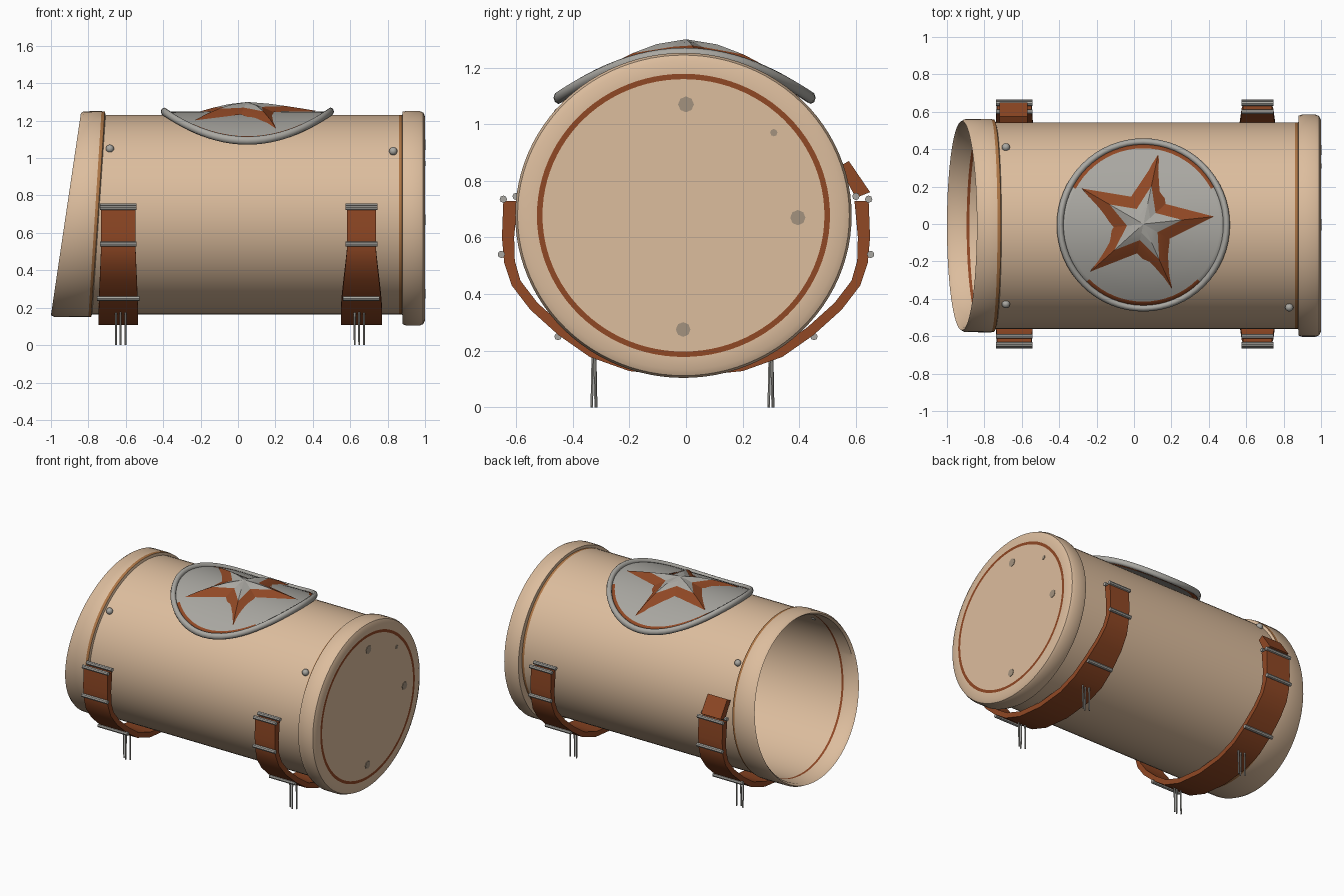
import bpy, bmesh, math
from mathutils import Vector

if "Cube" in bpy.data.objects:
    bpy.data.objects.remove(bpy.data.objects["Cube"])

def mat(name, c):
    m = bpy.data.materials.new(name)
    m.diffuse_color = (*c, 1)
    m.use_nodes = True
    m.node_tree.nodes["Principled BSDF"].inputs["Base Color"].default_value = m.diffuse_color
    return m

TAN = mat("tan", (0.72, 0.51, 0.34))
BROWN = mat("leather brown", (0.28, 0.065, 0.018))
GREY = mat("steel grey", (0.40, 0.39, 0.36))
OCHRE = mat("worn ochre", (0.42, 0.18, 0.06))
DULL = mat("dull patch", (0.37, 0.29, 0.21))

def finish(bm, name, mats, angle=35, flip=True):
    if flip:
        bmesh.ops.recalc_face_normals(bm, faces=bm.faces[:])
    me = bpy.data.meshes.new(name)
    bm.to_mesh(me)
    bm.free()
    for m in mats:
        me.materials.append(m)
    ob = bpy.data.objects.new(name, me)
    bpy.context.collection.objects.link(ob)
    bpy.ops.object.select_all(action='DESELECT')
    ob.select_set(True)
    bpy.context.view_layer.objects.active = ob
    bpy.ops.object.shade_smooth_by_angle(angle=math.radians(angle))
    return ob

def bridge(bm, a, b, mi=0):
    n = len(a)
    for i in range(n):
        f = bm.faces.new((a[i], a[(i + 1) % n], b[(i + 1) % n], b[i]))
        f.material_index = mi

def bar(bm, p, q, r0, r1=None, n=8):
    p, q = Vector(p), Vector(q)
    rot = (q - p).to_track_quat('Z', 'Y')
    rings = []
    for c, r in ((p, r0), (q, r1 or r0)):
        rings.append([bm.verts.new(c + rot @ Vector((r * math.cos(t), r * math.sin(t), 0)))
                      for t in (2 * math.pi * i / n for i in range(n))])
    bridge(bm, *rings)
    for ring in rings:
        bm.faces.new(ring)

# hollow barrel: x at top, x at bottom, centre z, radius, colour of the band that follows
RINGS = [
    (0.85, 0.85, 0.69, 0.50, 0), (-0.72, -0.88, 0.70, 0.522, 1), (-0.735, -0.895, 0.70, 0.522, 0),
    (-0.825, -0.98, 0.70, 0.527, 0), (-0.84, -1.0, 0.70, 0.54, 0), (-0.825, -0.98, 0.70, 0.55, 0),
    (-0.73, -0.80, 0.70, 0.551, 2), (-0.712, -0.785, 0.70, 0.548, 0), (-0.708, -0.78, 0.6975, 0.533, 0),
    (0.862, 0.862, 0.6975, 0.533, 2), (0.878, 0.878, 0.6975, 0.533, 0), (0.88, 0.88, 0.68, 0.568, 0),
    (0.90, 0.90, 0.678, 0.574, 0), (0.97, 0.97, 0.678, 0.574, 0), (0.99, 0.99, 0.678, 0.566, 0),
    (1.0, 1.0, 0.678, 0.545, 0), (1.0, 1.0, 0.678, 0.50, 1), (1.0, 1.0, 0.678, 0.481, 0),
]
bm = bmesh.new()
N, prev = 96, None
for k, (xt, xb, cz, r, mi) in enumerate(RINGS):
    ring = []
    for i in range(N):
        a = 2 * math.pi * i / N
        s = math.sin(a)
        ring.append(bm.verts.new((xb + (xt - xb) * (s + 1) / 2, -0.009 + 1.035 * r * math.cos(a), cz + r * s)))
    if prev:
        bridge(bm, prev, ring, RINGS[k - 1][4])
    else:
        bm.faces.new(ring)
    prev = ring
bm.faces.new(prev)
finish(bm, "barrel", [TAN, BROWN, OCHRE])

# dull patches on the end cap
bm = bmesh.new()
for y, z, s in ((0.0, 1.07, 0.028), (0.395, 0.67, 0.027), (-0.01, 0.275, 0.026), (0.31, 0.97, 0.013)):
    bar(bm, (0.996, y, z), (1.003, y, z), s)
finish(bm, "cap_patches", [DULL])

# medallion draped over the top
CX, CY, R = 0.05, -0.005, 0.445
def drape(y):
    return 1.248 - 0.78 * y * y

bm = bmesh.new()
M = 64
prev = None
mid = bm.verts.new((CX, CY, drape(0)))
for r in (0.1, 0.2, 0.3, 0.36, 0.41, R):
    ring = []
    for i in range(M):
        a = 2 * math.pi * i / M
        y = r * math.sin(a)
        ring.append(bm.verts.new((CX + r * math.cos(a), CY + y, drape(y))))
    if prev:
        bridge(bm, prev, ring)
    else:
        for i in range(M):
            bm.faces.new((mid, ring[i], ring[(i + 1) % M]))
    prev = ring
for f in bm.faces:      # brown worn edge at the front and back
    c = f.calc_center_median()
    if math.hypot(c.x - CX, c.y - CY) > 0.41 and (c.y < -0.3 or c.y > 0.2):
        f.material_index = 1
disc = finish(bm, "medallion_disc", [GREY, BROWN])
sol = disc.modifiers.new("thickness", 'SOLIDIFY')
sol.thickness, sol.offset = 0.02, -1

# rounded rim of the medallion
bm = bmesh.new()
rings = []
for i in range(M):
    a = 2 * math.pi * i / M
    ring = []
    for j in range(8):
        b = 2 * math.pi * j / 8
        rr = R + 0.018 * math.cos(b)
        ring.append(bm.verts.new((CX + rr * math.cos(a), CY + rr * math.sin(a),
                                  drape(R * math.sin(a)) + 0.022 * math.sin(b))))
    rings.append(ring)
for i in range(M):
    bridge(bm, rings[i], rings[(i + 1) % M])
finish(bm, "medallion_rim", [GREY], 60)

# raised five-pointed star with worn centre
bm = bmesh.new()
spokes = []
STEPS = (0.0, 0.3, 0.55, 0.78, 1.0)
top = bm.verts.new((CX, 0, drape(0) + 0.052))
for i in range(10):
    a = math.radians(6 + 36 * i)
    tip = i % 2 == 0
    rad = 0.38 if tip else 0.16
    line = [top]
    for s in STEPS[1:]:
        y = rad * s * math.sin(a)
        h = 0.052 * (1 - s) + 0.004 + (0.012 * s * (1 - s) if tip else 0)
        line.append(bm.verts.new((CX + rad * s * math.cos(a), y, drape(y) + h)))
    spokes.append(line)
for i in range(10):
    p, q = spokes[i], spokes[(i + 1) % 10]
    bm.faces.new((p[0], p[1], q[1])).material_index = 1
    for k in range(1, 4):
        f = bm.faces.new((p[k], p[k + 1], q[k + 1], q[k]))
        f.material_index = 1 if k == 1 else 0
finish(bm, "star", [BROWN, GREY], 12)

# straps slung under the barrel
HALF = [(0.645, 0.73), (0.65, 0.60), (0.642, 0.51), (0.615, 0.43), (0.55, 0.345),
        (0.45, 0.255), (0.34, 0.178), (0.20, 0.128), (0.0, 0.108)]
PATH = [Vector((-y, z)) for y, z in HALF] + [Vector(p) for p in HALF[-2::-1]]
def strap(name, cx, w_top, w_low):
    bm = bmesh.new()
    prev = None
    for i, p in enumerate(PATH):
        d = (PATH[min(i + 1, len(PATH) - 1)] - PATH[max(i - 1, 0)]).normalized()
        inn = Vector((-d.y, d.x))
        t = 0.035 + 0.015 * max(0, (p.y - 0.45) / 0.28)
        f = min(1, max(0, (0.5 - p.y) / 0.3))
        h = (w_top + (w_low - w_top) * f) / 2
        q = p + inn * t
        ring = [bm.verts.new((cx + sx * h, v.x, v.y)) for sx, v in ((-1, p), (1, p), (1, q), (-1, q))]
        if prev:
            bridge(bm, prev, ring)
        else:
            bm.faces.new(ring)
        prev = ring
    bm.faces.new(prev)
    finish(bm, name, [BROWN])

strap("left_strap", -0.64, 0.185, 0.21)
strap("right_strap", 0.66, 0.155, 0.22)

# loose strap end at the back
bm = bmesh.new()
a = [bm.verts.new((x, y, z)) for x in (-0.72,) for y, z in ((0.60, 0.74), (0.65, 0.76), (0.575, 0.87), (0.54, 0.85))]
b = [bm.verts.new((-0.57, v.co.y, v.co.z)) for v in a]
bridge(bm, a, b)
bm.faces.new(a)
bm.faces.new(b)
finish(bm, "strap_end", [BROWN])

# buckle bars and prongs
bm = bmesh.new()
pins = bmesh.new()
for cx, w in ((-0.64, 0.098), (0.66, 0.085)):
    for s in (-1, 1):
        for y, z, k in ((0.645, 0.735, 1), (0.60, 0.745, 1), (0.652, 0.54, 1.0), (0.452, 0.25, 1.15)):
            bar(bm, (cx - w * k, s * y, z), (cx + w * k, s * y, z), 0.013)
        y = -0.325 if s < 0 else 0.30
        for dx, dy in ((-0.024, 0.008), (0.0, -0.008), (0.026, 0.006)):
            x = cx + 0.012 * (1 if cx < 0 else -1) + dx
            bar(pins, (x, y + dy * 0.4, 0.20), (x, y + dy, 0.0), 0.006, 0.005, 6)
finish(bm, "buckle_bars", [GREY])
finish(pins, "prongs", [GREY])

# rivets
for i, (x, y) in enumerate(((-0.685, 0.41), (-0.685, -0.428), (0.83, 0.382), (0.83, -0.446))):
    bm = bmesh.new()
    bmesh.ops.create_uvsphere(bm, u_segments=12, v_segments=8, radius=0.022)
    bmesh.ops.translate(bm, verts=bm.verts[:], vec=(x, y, 1.05 if x < 0 else 1.037))
    finish(bm, "rivet_%d" % i, [GREY], 60)
